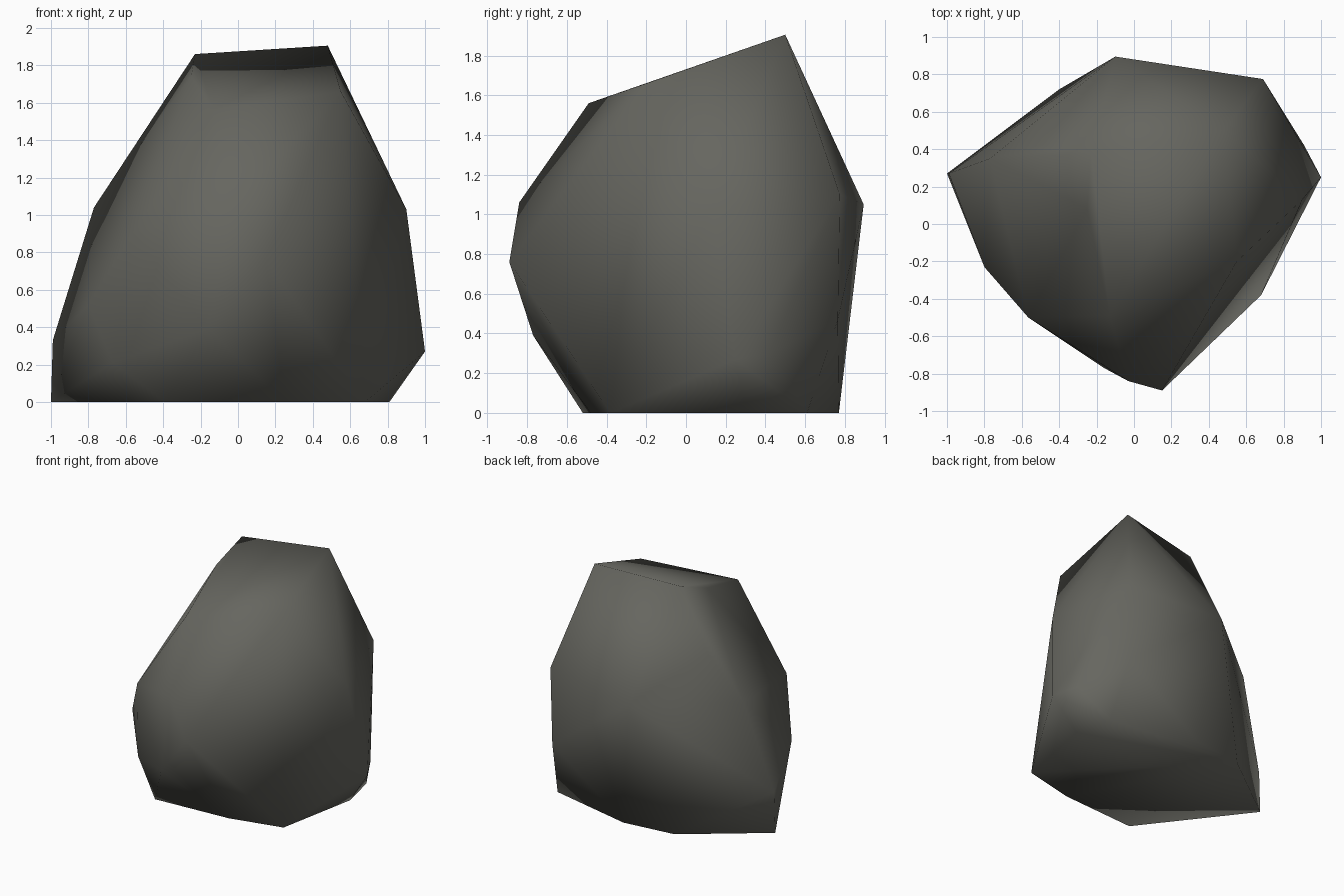
import bpy, bmesh

if "Cube" in bpy.data.objects:
    bpy.data.objects.remove(bpy.data.objects["Cube"])

# Rock corner points, grouped by height band; the skin is their convex hull
foot = [(-1, .27), (-.4, .72), (.03, .77), (.74, .61), (.81, .3), (.68, -.38), (.25, -.48), (-.39, -.52)]
low = [(-.99, .27, .33), (-.67, -.34, .21), (-.16, -.77, .39), (1, .25, .27), (.91, .42, .3), (.68, .765, .47)]
middle = [(-.8, -.23, .52), (.15, -.89, .76), (-.565, -.5, .9), (-.03, -.84, 1.06),
          (.9, .13, 1.03), (.69, .775, 1.1), (-.1, .895, 1.05), (-.77, .35, 1.04)]
top = [(-.5, .42, 1.39), (-.13, -.49, 1.56), (.55, -.2, 1.66), (-.25, .08, 1.74),
       (-.23, .38, 1.86), (.48, .5, 1.905)]

bm = bmesh.new()
for p in [(x, y, 0) for x, y in foot] + low + middle + top:
    bm.verts.new(p)
hull = bmesh.ops.convex_hull(bm, input=bm.verts[:])
spare = [v for v in bm.verts if not v.link_faces]
bmesh.ops.delete(bm, geom=spare, context='VERTS')
bmesh.ops.recalc_face_normals(bm, faces=bm.faces[:])
for f in bm.faces:
    f.smooth = True

# Boulder object with one dark stone colour
mesh = bpy.data.meshes.new("boulder")
bm.to_mesh(mesh)
bm.free()
stone = bpy.data.materials.new("dark grey stone")
stone.diffuse_color = (.132, .132, .115, 1)
stone.use_nodes = True
stone.node_tree.nodes["Principled BSDF"].inputs["Base Color"].default_value = stone.diffuse_color
mesh.materials.append(stone)
bpy.context.collection.objects.link(bpy.data.objects.new("boulder", mesh))
